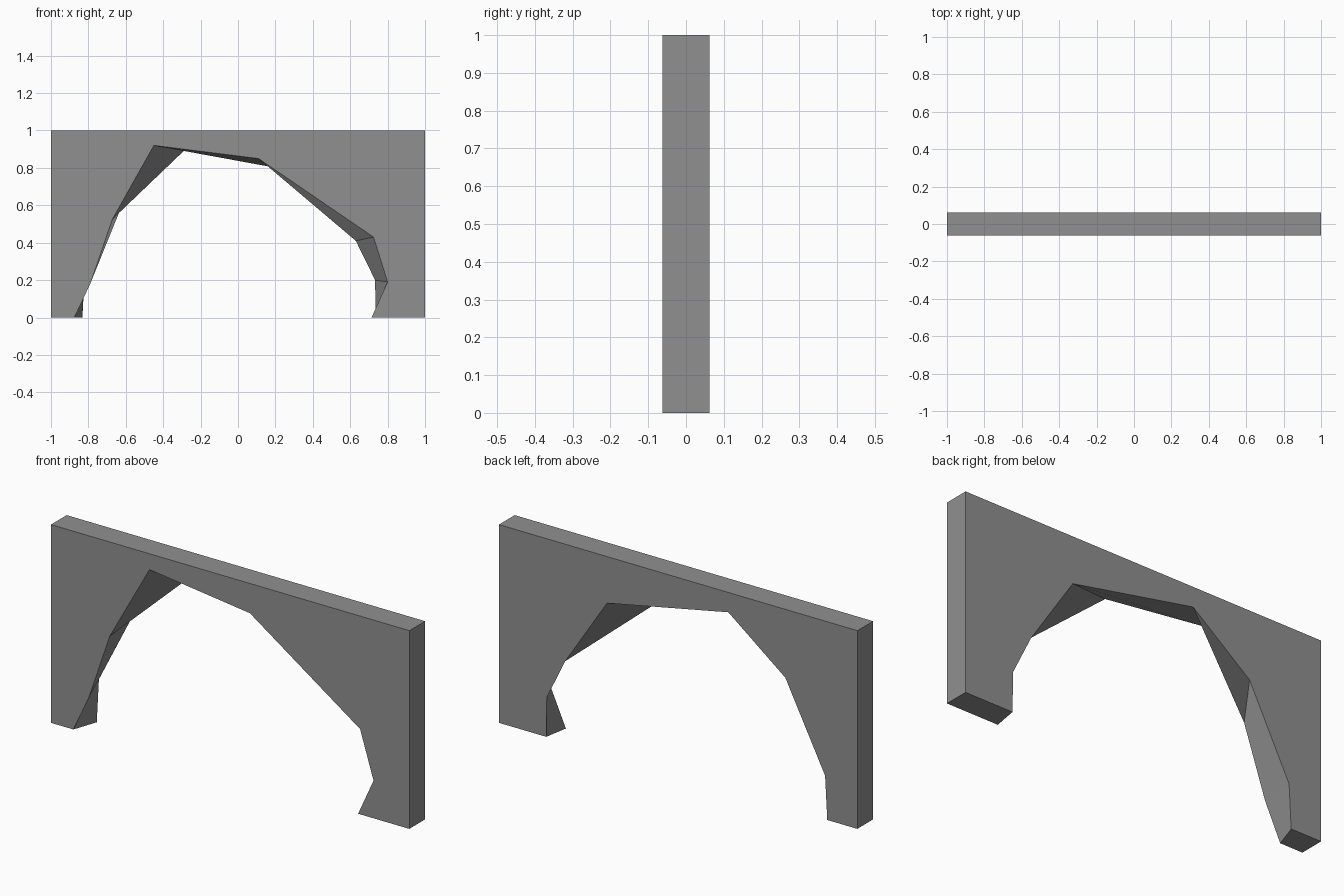
import bpy
import bmesh

cube = bpy.data.objects.get("Cube")
if cube:
    bpy.data.objects.remove(cube, do_unlink=True)

HALF_DEPTH = 0.0625

# Irregular opening edge as (x, z), from the right foot over to the left foot
FRONT_EDGE = [(-0.875, 0), (-0.79, 0.18), (-0.672, 0.525), (-0.45, 0.92),
              (0.11, 0.85), (0.725, 0.43), (0.80, 0.19), (0.714, 0)]
BACK_EDGE = [(-0.832, 0), (-0.82, 0.22), (-0.598, 0.655), (-0.28, 0.90),
             (0.397, 0.765), (0.63, 0.41), (0.733, 0.20), (0.736, 0)]
OUTER_EDGE = [(1, 0), (1, 1), (-1, 1), (-1, 0)]


def make_material(name, value):
    mat = bpy.data.materials.new(name)
    mat.use_nodes = True
    colour = (value, value, value, 1)
    mat.diffuse_color = colour
    mat.node_tree.nodes["Principled BSDF"].inputs["Base Color"].default_value = colour
    return mat


def loft_between(name, front, back, half_depth, mat):
    """Solid joining two matching outlines on the front and back planes."""
    bm = bmesh.new()
    rings = [[bm.verts.new((x, y, z)) for x, z in outline]
             for outline, y in ((front, -half_depth), (back, half_depth))]
    caps = [bm.faces.new(ring) for ring in rings]
    count = len(front)
    for i in range(count):
        j = (i + 1) % count
        bm.faces.new((rings[0][i], rings[0][j], rings[1][j], rings[1][i]))
    bmesh.ops.recalc_face_normals(bm, faces=bm.faces)
    bmesh.ops.triangulate(bm, faces=caps)
    mesh = bpy.data.meshes.new(name)
    bm.to_mesh(mesh)
    bm.free()
    mesh.materials.append(mat)
    obj = bpy.data.objects.new(name, mesh)
    bpy.context.collection.objects.link(obj)
    return obj


# Rough-hewn wall arch
stone = make_material("grey stone", 0.28)
loft_between("broken_wall_arch", FRONT_EDGE + OUTER_EDGE, BACK_EDGE + OUTER_EDGE,
             HALF_DEPTH, stone)
